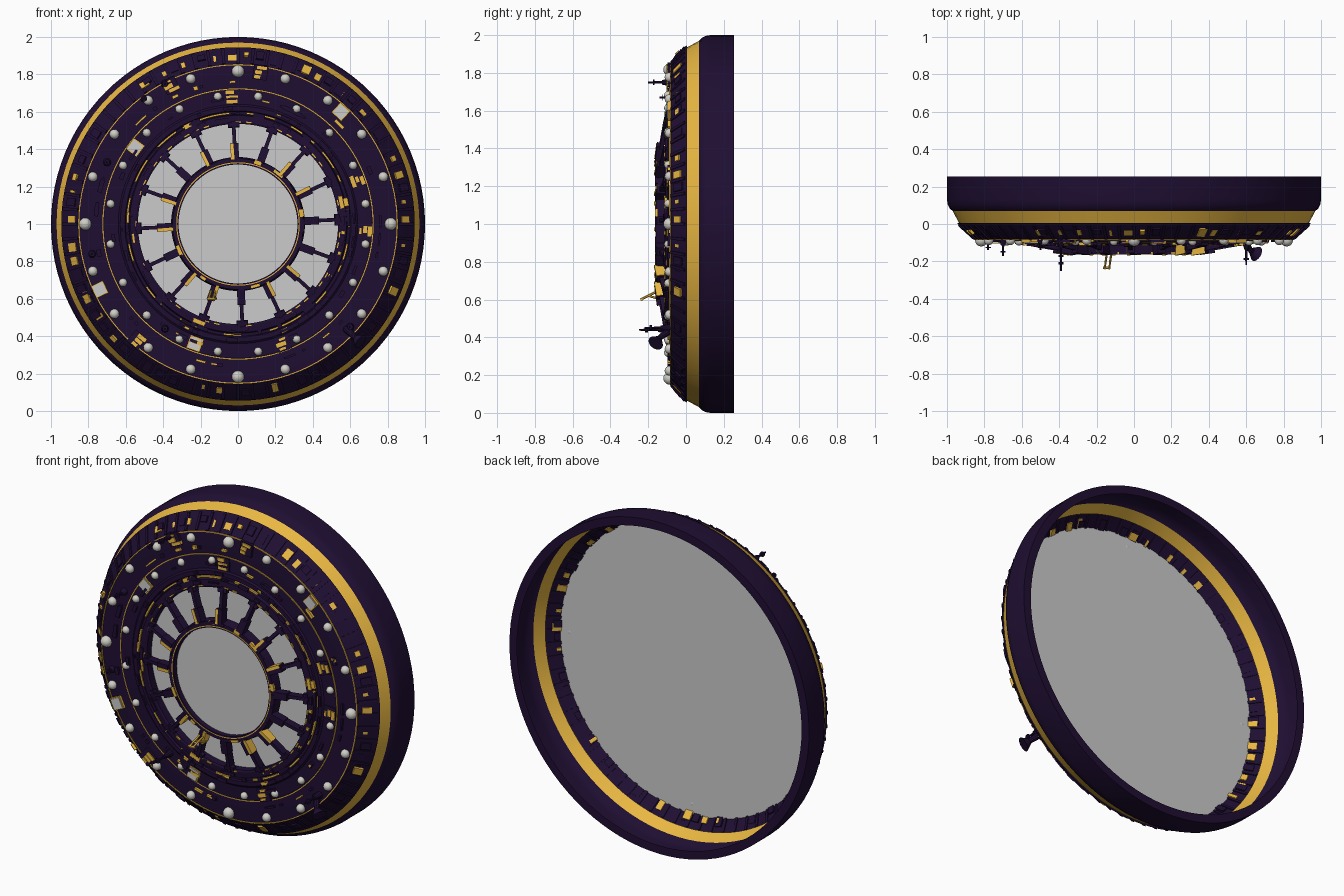
import bpy, bmesh, math, random
from mathutils import Matrix, Vector

if "Cube" in bpy.data.objects:
    bpy.data.objects.remove(bpy.data.objects["Cube"])

random.seed(4)
TAU = math.tau


def material(name, col):
    m = bpy.data.materials.new(name)
    m.diffuse_color = (*col, 1)
    m.use_nodes = True
    m.node_tree.nodes["Principled BSDF"].inputs["Base Color"].default_value = m.diffuse_color
    return m


DARK = material("dark_purple", (0.0135, 0.0045, 0.032))
GOLD = material("gold", (0.82, 0.48, 0.055))
PALE = material("pale_lamp", (0.62, 0.61, 0.56))


def finish(bm, name, mat, smooth=True):
    bmesh.ops.recalc_face_normals(bm, faces=bm.faces)
    me = bpy.data.meshes.new(name)
    bm.to_mesh(me)
    bm.free()
    ob = bpy.data.objects.new(name, me)
    bpy.context.collection.objects.link(ob)
    if mat:
        me.materials.append(mat)
    if smooth:
        bpy.ops.object.select_all(action='DESELECT')
        ob.select_set(True)
        bpy.context.view_layer.objects.active = ob
        bpy.ops.object.shade_smooth_by_angle(angle=math.radians(30))
    return ob


def lathe(name, profile, mat, closed=False, segs=96):
    """Spin (radius, y) points round the y axis at z = 1."""
    bm = bmesh.new()
    rings = [[bm.verts.new((r * math.cos(TAU * i / segs), y, 1 + r * math.sin(TAU * i / segs)))
              for i in range(segs)] for r, y in profile]
    pairs = list(zip(rings, rings[1:])) + ([(rings[-1], rings[0])] if closed else [])
    for a, b in pairs:
        for i in range(segs):
            j = (i + 1) % segs
            bm.faces.new((a[i], a[j], b[j], b[i]))
    return finish(bm, name, mat)


def polar(deg, r, y, tilt=0, spin=0):
    """Local x = tangent, y = depth, z = outward; tilt leans the outer end back."""
    return (Matrix.Translation((0, 0, 1)) @ Matrix.Rotation(math.radians(90 - deg), 4, 'Y')
            @ Matrix.Translation((0, y, r)) @ Matrix.Rotation(math.radians(-tilt), 4, 'X')
            @ Matrix.Rotation(math.radians(spin), 4, 'Y'))


def box(bm, mat4, size):
    bmesh.ops.create_cube(bm, size=1, matrix=mat4 @ Matrix.Diagonal((*size, 1)))


def at_xz(x, z):
    return math.degrees(math.atan2(z - 1, x)), math.hypot(x, z - 1)


def disc(name, r, y):
    bm = bmesh.new()
    bmesh.ops.create_circle(bm, cap_ends=True, segments=96, radius=r,
                            matrix=Matrix.Translation((0, y, 1)) @ Matrix.Rotation(math.pi / 2, 4, 'X'))
    return finish(bm, name, None, False)


# outer shell, gold band and stepped front face
lathe("outer_shell", [(0.95, 0.255), (1, 0.255), (1, 0.13), (0.996, 0.105), (0.985, 0.083), (0.97, 0.07)], DARK)
lathe("gold_band", [(0.97, 0.07), (0.935, 0.005)], GOLD)
lathe("panel_band", [(0.935, 0.005), (0.945, 0.005), (0.94, -0.003), (0.855, -0.08)], DARK)
lathe("front_face", [(0.855, -0.08), (0.79, -0.083), (0.725, -0.083), (0.715, -0.09), (0.64, -0.092),
                     (0.63, -0.1), (0.605, -0.1), (0.6, -0.09), (0.585, -0.09), (0.58, -0.107),
                     (0.545, -0.11), (0.535, -0.105), (0.535, -0.06)], DARK)
for nm, r, y in (("outer_trim", 0.852, -0.084), ("middle_trim", 0.722, -0.088)):
    lathe(nm, [(r + .003, y + .006), (r + .003, y - .001), (r - .003, y - .001), (r - .003, y + .006)], GOLD, True)

# grey backing plate and hub pane
disc("backing_plate", 0.878, -0.056)
disc("hub_pane", 0.325, -0.13)
lathe("hub_ring", [(0.318, -0.1), (0.318, -0.16), (0.35, -0.16), (0.358, -0.1)], DARK, True)
lathe("hub_trim", [(0.325, -0.155), (0.325, -0.162), (0.33, -0.162), (0.33, -0.155)], GOLD, True)

# window spokes with thick inner sleeves and gold strips
spokes, strips = bmesh.new(), bmesh.new()
for k in range(16):
    a = 2.5 + k * 22.5
    box(spokes, polar(a, 0.445, -0.115, 10), (0.02, 0.045, 0.21))
    box(spokes, polar(a, 0.39, -0.135, 8), (0.042, 0.05, 0.08))
    box(spokes, polar(a, 0.53, -0.108, 10), (0.06, 0.025, 0.025))
    if k % 3:
        box(strips, polar(a + 2, 0.385, -0.137, 8), (0.018, 0.052, 0.085))
finish(spokes, "window_spokes", DARK, False)
finish(strips, "spoke_strips", GOLD, False)

# sloped band of low raised panels, some gold
ribs, plates = bmesh.new(), bmesh.new()
for k in range(72):
    a = k * 5
    box(ribs, polar(a, 0.897, -0.042, 42), (0.016, 0.012, 0.108))
    if random.random() < 0.7:
        box(ribs, polar(a + 2.5, 0.897 + random.uniform(-.012, .012), -0.042, 42),
            (0.042, 0.01, random.uniform(0.03, 0.07)))
    if random.random() < 0.5:
        box(plates, polar(a + random.uniform(1, 4), 0.895 + random.uniform(-.012, .012), -0.044, 42),
            (random.uniform(.012, .05), 0.014, random.uniform(.025, .06)))
finish(ribs, "band_panels", DARK, False)
finish(plates, "band_gold_plates", GOLD, False)

# dark and gold surface detail around the front rings
dark_bits, gold_bits = bmesh.new(), bmesh.new()
for k in range(170):
    a = random.uniform(0, 360)
    r = random.choice((0.565, 0.59, 0.62, 0.67, 0.76, 0.345))
    y = -0.157 if r < 0.4 else -0.088 - (0.78 - r) * 0.1
    target = gold_bits if random.random() < 0.2 else dark_bits
    box(target, polar(a, r, y), (random.uniform(.015, .07), 0.014, random.uniform(.008, .024)))
finish(dark_bits, "dark_details", DARK, False)
finish(gold_bits, "gold_details", GOLD, False)

# gold dashes just outside the windows
dashes = bmesh.new()
for start in range(0, 360, 24):
    n = random.randint(2, 6)
    for i in range(n):
        box(dashes, polar(start + i * 3, 0.593, -0.094), (0.032, 0.016, 0.01))
        if i % 2:
            box(dashes, polar(start + 9 + i * 3, 0.545, -0.11), (0.03, 0.012, 0.008))
finish(dashes, "gold_dashes", GOLD, False)

# lamps in two rings of twenty
lamps = bmesh.new()
for k in range(20):
    for a, r, y, rad in ((k * 18, 0.817, -0.087, 0.033 if k % 5 == 0 else 0.026),
                         (k * 18 + 9, 0.69, -0.094, 0.022)):
        bmesh.ops.create_uvsphere(lamps, u_segments=16, v_segments=10, radius=rad, matrix=polar(a, r, y))
finish(lamps, "lamps", PALE)

# square hatches: grey faces with gold frames, or dark plates with gold blocks
frames, plates, grey, gold = bmesh.new(), bmesh.new(), bmesh.new(), bmesh.new()
for x, z, is_grey in ((-.55, 1.41, 1), (.55, 1.6, 1), (-.74, .65, 1), (-.23, .36, 1), (-.03, 1.68, 0),
                      (.68, .97, 0), (.64, 1.23, 0), (.24, .36, 0), (.12, 1.81, 0), (-.36, 1.74, 0), (-.54, .38, 0)):
    a, r = at_xz(x, z)
    if is_grey:
        box(frames, polar(a, r, -0.09), (0.072, 0.016, 0.072))
        box(grey, polar(a, r, -0.095), (0.06, 0.016, 0.06))
    else:
        box(plates, polar(a, r, -0.09), (0.078, 0.016, 0.078))
        for i in range(3):
            box(gold, polar(a + random.uniform(-1, 1), r - .025 + i * .025, -0.095),
                (random.uniform(.03, .065), 0.018, random.uniform(.01, .024)))
finish(frames, "hatch_frames", GOLD, False)
finish(plates, "hatch_plates", DARK, False)
finish(grey, "hatch_faces", None, False)
finish(gold, "hatch_blocks", GOLD, False)


def rod(bm, p, q, r1, r2, n=10):
    p, q = Vector(p), Vector(q)
    m = Matrix.Translation((p + q) / 2) @ (q - p).to_track_quat('Z', 'Y').to_matrix().to_4x4()
    bmesh.ops.create_cone(bm, cap_ends=True, segments=n, radius1=r1, radius2=r2, depth=(q - p).length, matrix=m)


# antennas: stepped masts pointing forward
masts = bmesh.new()
for x, z, tip in ((-.39, .44, -.25), (-.39, 1.75, -.2), (.6, .45, -.22), (-.7, 1.33, -.17),
                  (-.78, .84, -.14), (-.5, 1.67, -.14)):
    d = tip + 0.08
    rod(masts, (x, -.08, z), (x, -.08 + d * .4, z), .022, .012)
    rod(masts, (x, -.08 + d * .3, z), (x, tip, z), .007, .005)
    rod(masts, (x, -.08 + d * .72, z), (x, -.08 + d * .8, z), .015, .015)
# dish on a short bracket
rod(masts, (.58, -.08, .44), (.63, -.15, .39), .022, .014)
rod(masts, (.63, -.145, .39), (.655, -.16, .37), .02, .042, 20)
finish(masts, "antennas_and_dish", DARK)

# folded gold arm
arm = bmesh.new()
for dx in (-.012, .012):
    rod(arm, (-.13 + dx, -.14, .65), (-.145 + dx, -.24, .6), .006, .006, 6)
    rod(arm, (-.13 + dx, -.13, .6), (-.14 + dx, -.2, .62), .006, .006, 6)
rod(arm, (-.165, -.235, .6), (-.125, -.235, .6), .008, .008, 6)
finish(arm, "folded_arm", GOLD, False)
